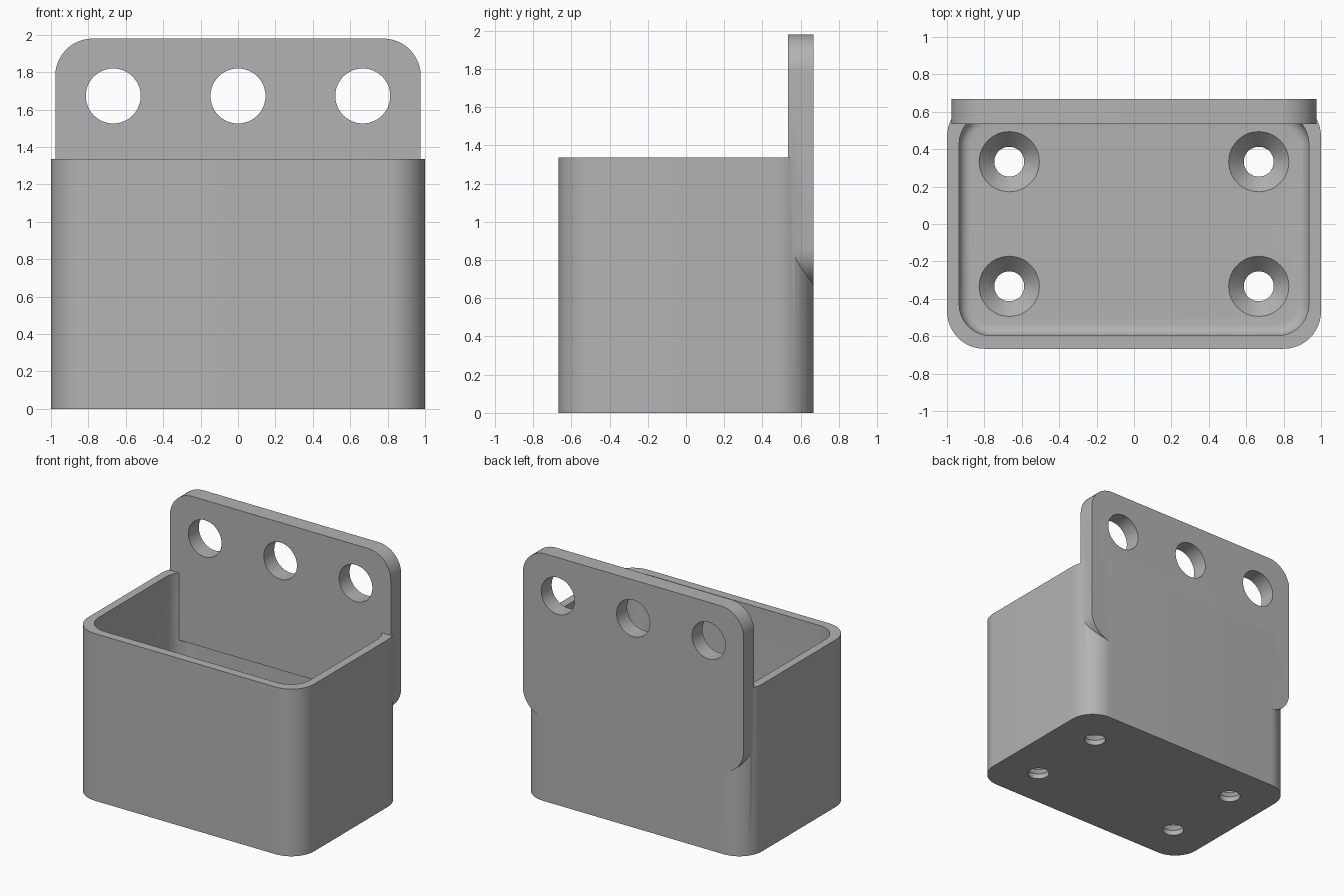
import bpy, bmesh, math
from mathutils import Matrix

if "Cube" in bpy.data.objects:
    bpy.data.objects.remove(bpy.data.objects["Cube"], do_unlink=True)

grey = bpy.data.materials.new("mid grey")
grey.use_nodes = True
colour = (0.45, 0.45, 0.45, 1)
grey.diffuse_color = colour
grey.node_tree.nodes["Principled BSDF"].inputs["Base Color"].default_value = colour


def make_object(name, bm):
    bmesh.ops.recalc_face_normals(bm, faces=bm.faces)
    mesh = bpy.data.meshes.new(name)
    bm.to_mesh(mesh)
    bm.free()
    mesh.materials.append(grey)
    obj = bpy.data.objects.new(name, mesh)
    bpy.context.collection.objects.link(obj)
    return obj


def rounded_slab(name, half_w, half_h, radius, low, high, steps=12, fillet=0):
    """Rounded rectangle extruded along z, with an optional bottom fillet."""
    bm = bmesh.new()
    verts = []
    for quarter, (sx, sy) in enumerate([(1, 1), (-1, 1), (-1, -1), (1, -1)]):
        for i in range(steps + 1):
            a = (quarter + i / steps) * math.pi / 2
            verts.append(bm.verts.new((sx * (half_w - radius) + radius * math.cos(a),
                                       sy * (half_h - radius) + radius * math.sin(a), low)))
    base = bm.faces.new(verts)
    top = bmesh.ops.extrude_face_region(bm, geom=[base], use_keep_orig=True)["geom"]
    bmesh.ops.translate(bm, vec=(0, 0, high - low),
                        verts=[v for v in top if isinstance(v, bmesh.types.BMVert)])
    if fillet:
        edges = [e for e in bm.edges if all(abs(v.co.z - low) < 1e-5 for v in e.verts)]
        bmesh.ops.bevel(bm, geom=edges, offset=fillet, segments=6, profile=0.5, affect='EDGES')
    return make_object(name, bm)


def cone(name, r_low, r_high, depth, centre, turn=0):
    bm = bmesh.new()
    bmesh.ops.create_cone(bm, cap_ends=True, segments=48, radius1=r_low, radius2=r_high,
                          depth=depth,
                          matrix=Matrix.Translation(centre) @ Matrix.Rotation(turn, 4, 'X'))
    return make_object(name, bm)


def combine(target, other, operation):
    """Apply a boolean and drop the second object."""
    mod = target.modifiers.new("boolean", 'BOOLEAN')
    mod.operation, mod.solver, mod.object = operation, 'EXACT', other
    bpy.context.view_layer.objects.active = target
    bpy.ops.object.modifier_apply(modifier=mod.name)
    bpy.data.objects.remove(other, do_unlink=True)


BACK, FLOOR = 0.667, 0.13

# Open box with a filleted floor
holder = rounded_slab("wall_holder", 1, BACK, 0.2, 0, 1.337)
combine(holder, rounded_slab("cavity_cutter", 0.935, 0.597, 0.17, FLOOR, 1.6, fillet=0.06),
        'DIFFERENCE')

# Mounting plate, stood upright against the back
plate = rounded_slab("mounting_plate", 0.977, 0.657, 0.2, 0, 0.132)
plate.data.transform(Matrix.Translation((0, BACK, 1.323)) @ Matrix.Rotation(math.pi / 2, 4, 'X'))
for x in (-0.667, 0, 0.667):
    combine(plate, cone("mounting_hole", 0.147, 0.147, 0.6, (x, 0.6, 1.673), math.pi / 2),
            'DIFFERENCE')

# Recess below the plate on the inside of the box
bm = bmesh.new()
bmesh.ops.create_cube(bm, size=1, matrix=Matrix.Translation((0, 0.51, 0.6))
                      @ Matrix.Diagonal((1.8, 0.22, 0.4, 1)))
combine(plate, make_object("recess_cutter", bm), 'DIFFERENCE')
combine(holder, plate, 'UNION')

# Countersunk screw holes in the floor
for x in (-0.667, 0.667):
    for y in (-0.333, 0.333):
        combine(holder, cone("screw_hole", 0.08, 0.08, 0.4, (x, y, 0.05)), 'DIFFERENCE')
        combine(holder, cone("countersink", 0.07, 0.17, 0.11, (x, y, FLOOR - 0.045)),
                'DIFFERENCE')

# Smooth the rounded corners and keep the rims sharp
bpy.ops.object.select_all(action='DESELECT')
holder.select_set(True)
bpy.context.view_layer.objects.active = holder
bpy.ops.object.shade_smooth_by_angle(angle=math.radians(30))
